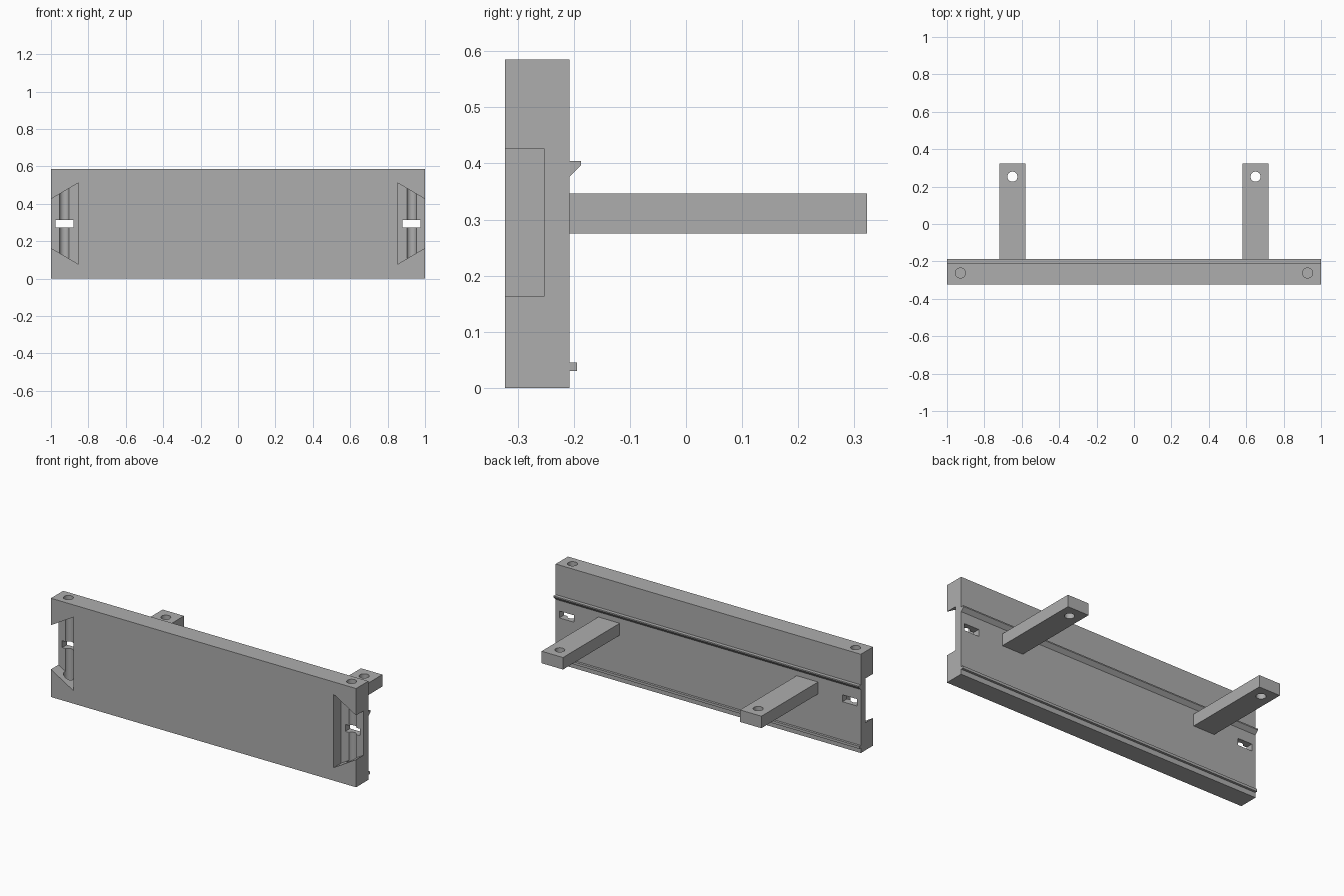
import bpy, bmesh, math
from mathutils import Vector

cube = bpy.data.objects.get("Cube")
if cube:
    bpy.data.objects.remove(cube, do_unlink=True)

grey = bpy.data.materials.new("plain_grey")
grey.use_nodes = True
colour = (0.42, 0.42, 0.42, 1)
grey.diffuse_color = colour
grey.node_tree.nodes["Principled BSDF"].inputs["Base Color"].default_value = colour


def add_object(name, bm):
    bmesh.ops.recalc_face_normals(bm, faces=bm.faces)
    mesh = bpy.data.meshes.new(name)
    bm.to_mesh(mesh)
    bm.free()
    mesh.materials.append(grey)
    obj = bpy.data.objects.new(name, mesh)
    bpy.context.collection.objects.link(obj)
    return obj


def prism(name, points, sweep):
    """Extrude a closed 3D outline along a vector."""
    bm = bmesh.new()
    face = bm.faces.new([bm.verts.new(p) for p in points])
    ext = bmesh.ops.extrude_face_region(bm, geom=[face])
    moved = [v for v in ext["geom"] if isinstance(v, bmesh.types.BMVert)]
    bmesh.ops.translate(bm, verts=moved, vec=Vector(sweep))
    return add_object(name, bm)


def box(name, x0, x1, y0, y1, z0, z1):
    outline = [(x0, y0, z0), (x1, y0, z0), (x1, y1, z0), (x0, y1, z0)]
    return prism(name, outline, (0, 0, z1 - z0))


def rod(name, x, y, z0, z1, radius):
    angles = [math.tau * i / 32 for i in range(32)]
    outline = [(x + radius * math.cos(a), y + radius * math.sin(a), z0) for a in angles]
    return prism(name, outline, (0, 0, z1 - z0))


def cut(obj, cutter):
    """Subtract the cutter, then discard it."""
    cutter.hide_render = True
    mod = obj.modifiers.new("cut", "BOOLEAN")
    mod.operation = "DIFFERENCE"
    mod.solver = "EXACT"
    mod.object = cutter
    bpy.context.view_layer.objects.active = obj
    bpy.ops.object.modifier_apply(modifier=mod.name)
    bpy.data.objects.remove(cutter, do_unlink=True)


FRONT, BACK, REAR_END = -0.323, -0.208, 0.323
parts = []

# Main panel
panel = box("panel", -1, 1, FRONT, BACK, 0, 0.585)
parts.append(panel)

for side, label in ((1, "left"), (-1, "right")):
    # Flared end recess, open to the panel end
    recess = [(side * x, -0.4, z) for x, z in
              ((0.853, 0.077), (1.05, 0.193), (1.05, 0.396), (0.853, 0.512))]
    cut(panel, prism("recess_cutter", recess, (0, -0.252 + 0.4, 0)))
    # Vertical pin hole from the top, grooving the recess floor
    cut(panel, rod("pin_cutter", side * 0.928, -0.262, 0.04, 0.7, 0.027))
    # Strap slot through the recess floor
    xs = sorted((side * 0.88, side * 0.976))
    cut(panel, box("slot_cutter", xs[0], xs[1], -0.4, -0.1, 0.272, 0.313))

    # Rear arm with a hole near its tip
    xs = sorted((side * 0.58, side * 0.72))
    arm = box(label + "_arm", xs[0], xs[1], BACK, REAR_END, 0.275, 0.346)
    cut(arm, rod("arm_hole_cutter", side * 0.65, 0.253, 0.2, 0.4, 0.027))
    parts.append(arm)

# Long ridges on the back
hook = ((BACK, 0.404), (-0.187, 0.404), (-0.187, 0.397), (BACK, 0.376))
parts.append(prism("upper_hook_ridge", [(-1, y, z) for y, z in hook], (2, 0, 0)))
parts.append(box("lower_ridge", -1, 1, BACK, -0.194, 0.03, 0.045))

bpy.ops.object.select_all(action="DESELECT")
for obj in parts:
    obj.select_set(True)
bpy.context.view_layer.objects.active = panel
bpy.ops.object.shade_smooth_by_angle(angle=math.radians(30))
